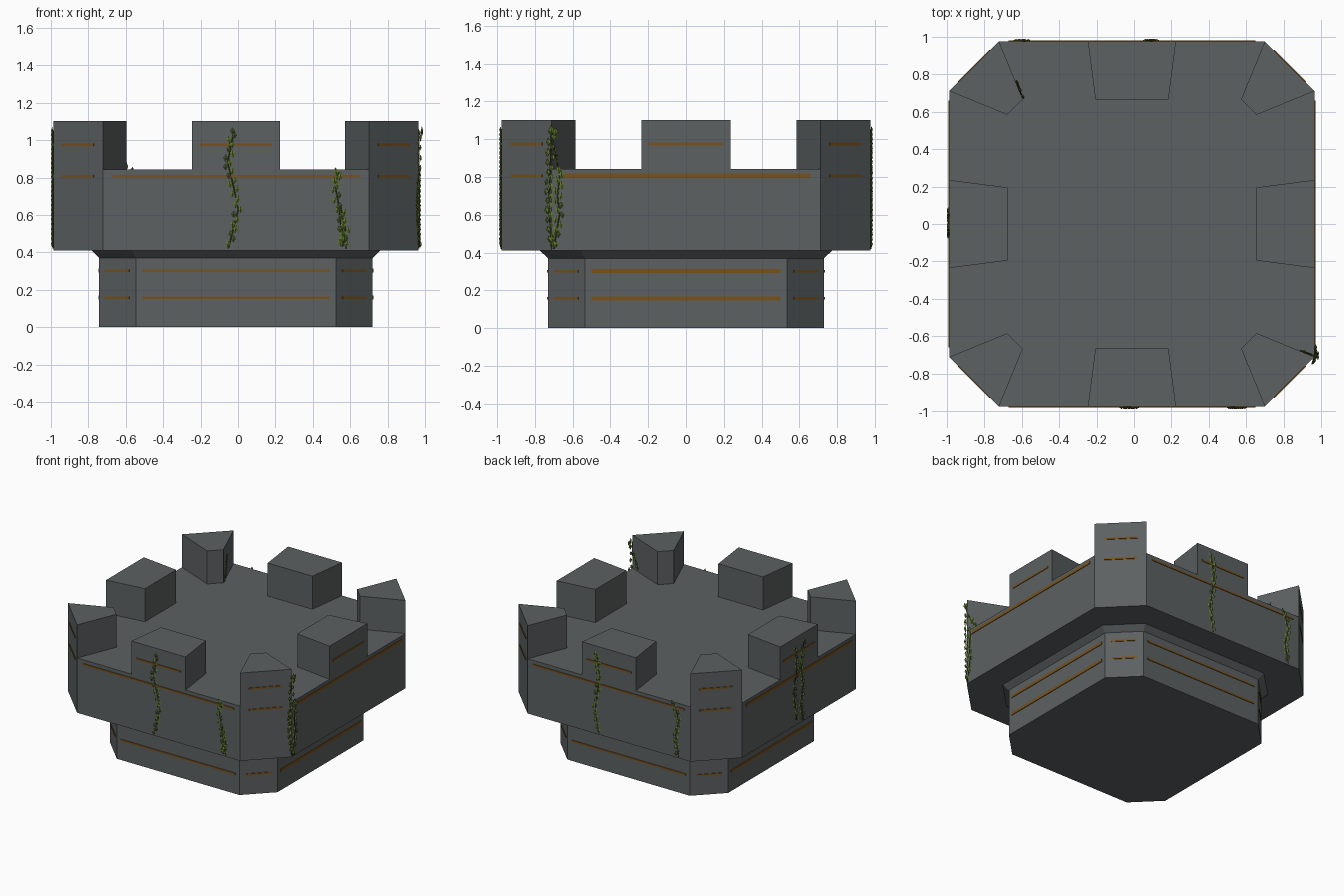
import bpy, bmesh, math, random
from mathutils import Vector, Matrix

if "Cube" in bpy.data.objects:
    bpy.data.objects.remove(bpy.data.objects["Cube"])

random.seed(4)
CX = -0.011                      # the masonry sits slightly off centre; ivy fills the rest
A, C = 0.976, 0.711              # octagon half width and half length of its straight sides
Z_BODY, Z_DECK, Z_TOP = 0.41, 0.842, 1.103


def material(name, rgb):
    m = bpy.data.materials.new(name)
    m.diffuse_color = (*rgb, 1)
    m.use_nodes = True
    m.node_tree.nodes["Principled BSDF"].inputs["Base Color"].default_value = m.diffuse_color
    return m


STONE = material("grey stone", (0.108, 0.119, 0.121))
TRIM = material("rusty trim", (0.19, 0.085, 0.012))
LEAF = material("leaf green", (0.115, 0.19, 0.026))
STEM = material("stem brown green", (0.055, 0.065, 0.015))


def finish(name, bm, mat):
    bmesh.ops.recalc_face_normals(bm, faces=bm.faces)
    me = bpy.data.meshes.new(name)
    bm.to_mesh(me)
    bm.free()
    ob = bpy.data.objects.new(name, me)
    me.materials.append(mat)
    bpy.context.collection.objects.link(ob)
    return ob


def octagon(a, c):
    return [(a, -c), (a, c), (c, a), (-c, a), (-a, c), (-a, -c), (-c, -a), (c, -a)]


def loft(name, rings, mat=STONE):
    """Closed solid through rings of (outline, z)."""
    bm = bmesh.new()
    loops = [[bm.verts.new((x + CX, y, z)) for x, y in pts] for pts, z in rings]
    n = len(loops[0])
    for lo, hi in zip(loops, loops[1:]):
        for i in range(n):
            j = (i + 1) % n
            bm.faces.new((lo[i], lo[j], hi[j], hi[i]))
    bm.faces.new(loops[0][::-1])
    bm.faces.new(loops[-1])
    return finish(name, bm, mat)


def turn(pts, k):
    r = Matrix.Rotation(k * math.pi / 2, 2)
    return [tuple(r @ Vector(p)) for p in pts]


def strip(name, k, dist, half, z, h):
    """Thin trim plate on the wall facing front, turned by k quarter turns."""
    bm = bmesh.new()
    bmesh.ops.create_cube(bm, size=1, matrix=Matrix.Translation((CX, 0, 0))
                          @ Matrix.Rotation(k * math.pi / 2, 4, 'Z')
                          @ Matrix.Translation((0, -dist - 0.001, z))
                          @ Matrix.Diagonal((2 * half, 0.008, h, 1)))
    finish(name, bm, TRIM)


# Main masonry: base, flared collar and overhanging top storey
loft("tower_base", [(octagon(0.731, 0.535), 0), (octagon(0.731, 0.535), 0.37)])
loft("flared_collar", [(octagon(0.731, 0.535), 0.37), (octagon(0.772, 0.555), Z_BODY)])
loft("upper_storey", [(octagon(A, C), Z_BODY), (octagon(A, C), Z_DECK)])

# Battlements: four middle blocks and four corner blocks
side_block = [(-0.2355, -A), (0.2355, -A), (0.195, -0.665), (-0.195, -0.665)]
corner_block = [(C, -A), (A, -C), (0.667, -0.584), (0.584, -0.667)]
for k in range(4):
    for label, pts in (("side_battlement", side_block), ("corner_battlement", corner_block)):
        p = turn(pts, k)
        loft(label, [(p, Z_DECK), (p, Z_TOP)])

# Trim strips on straight walls and on corner walls
for k in range(4):
    h = 0.022 if k % 2 else 0.014
    for z in (0.158, 0.302):
        strip("base_trim", k, 0.731, 0.5, z, h)
        strip("base_corner_trim", k + 0.5, (0.731 + 0.535) / 2 ** 0.5, 0.092, z, 0.014)
    strip("wall_trim", k, A, 0.66, 0.807, h)
    strip("battlement_trim", k, A, 0.195, 0.975, 0.014)
    for z in (0.807, 0.975):
        strip("corner_trim", k + 0.5, (A + C) / 2 ** 0.5, 0.12, z, 0.014)


def ivy(name, pts, normal):
    """Thin stem through world points with diamond leaves on both sides."""
    n = Vector(normal).normalized()
    side = Vector((0, 0, 1)).cross(n).normalized()
    pts = [Vector(p) + n * 0.003 for p in pts]
    cu = bpy.data.curves.new(name + "_stem", 'CURVE')
    cu.dimensions = '3D'
    cu.bevel_depth = 0.003
    cu.bevel_resolution = 0
    sp = cu.splines.new('POLY')
    sp.points.add(len(pts) - 1)
    for q, p in zip(sp.points, pts):
        q.co = (*p, 1)
    cu.materials.append(STEM)
    bpy.context.collection.objects.link(bpy.data.objects.new(name + "_stem", cu))
    bm = bmesh.new()
    sgn = 1
    for a, b in zip(pts, pts[1:]):
        steps = max(2, round((b - a).length / 0.026))
        for i in range(steps):
            sgn = -sgn
            o = a.lerp(b, i / steps) + side * sgn * random.uniform(0.006, 0.018) + n * 0.003
            s = random.uniform(0.8, 1.2)
            t = random.uniform(-0.25, 0.25)
            u = (side * math.cos(t) + Vector((0, 0, 1)) * math.sin(t)) * 0.013 * s
            w = (Vector((0, 0, 1)) * math.cos(t) - side * math.sin(t)) * 0.021 * s
            rim = [bm.verts.new(o + d) for d in (u, w, -u, -w)]
            for tip in (bm.verts.new(o + n * 0.007), bm.verts.new(o - n * 0.005)):
                for j in range(4):
                    bm.faces.new((rim[j], rim[(j + 1) % 4], tip))
    finish(name + "_leaves", bm, LEAF)


def wall_ivy(name, k, path):
    """Ivy on a straight wall; path is (sideways, height)."""
    r = Matrix.Rotation(k * math.pi / 2, 3, 'Z')
    off = Vector((CX, 0, 0))
    ivy(name, [r @ Vector((u, -A, z)) + off for u, z in path], r @ Vector((0, -1, 0)))


# Front, back, left and right wall ivy
wall_ivy("front_ivy", 0, [(-0.01, 1.05), (-0.045, 0.88), (-0.01, 0.74), (0.012, 0.63), (-0.04, 0.42)])
wall_ivy("front_side_ivy", 0, [(0.55, 0.83), (0.53, 0.76), (0.55, 0.65), (0.56, 0.55), (0.59, 0.42)])
wall_ivy("front_side_ivy_b", 0, [(0.56, 0.64), (0.585, 0.52), (0.57, 0.43)])
wall_ivy("back_ivy", 2, [(-0.11, 1.05), (-0.08, 0.88), (-0.1, 0.74), (-0.12, 0.6), (-0.09, 0.42)])
wall_ivy("back_side_ivy", 2, [(0.57, 0.84), (0.61, 0.7), (0.58, 0.57), (0.61, 0.42)])
wall_ivy("left_ivy", 3, [(0.06, 1.05), (0.02, 0.88), (0.05, 0.7), (0.02, 0.55), (0.05, 0.42)])
wall_ivy("left_ivy_b", 3, [(-0.05, 1.03), (-0.03, 0.85), (-0.07, 0.68), (-0.03, 0.45)])
wall_ivy("right_ivy", 1, [(-0.665, 0.84), (-0.68, 0.7), (-0.67, 0.6), (-0.7, 0.42)])
# Ivy along the right front corner edge and over two corner battlements
ex = A + CX
ivy("corner_edge_ivy", [(ex, -C, 1.04), (ex, -0.718, 0.85), (ex - 0.012, -0.725, 0.65), (ex, -C, 0.42)],
    (1, -0.4, 0))
ivy("corner_top_leaf", [(ex + 0.012, -0.706, 1.05), (ex + 0.012, -0.706, 1.03)], (1, 0, 0))
ivy("right_battlement_ivy", [(0.95, -0.705, 0.97), (0.89, -0.68, 0.86)], (0.128, 0.31, 0))
ivy("back_battlement_ivy", [(-0.605, 0.69, 0.86), (-0.625, 0.74, 0.93), (-0.635, 0.765, 1.02)],
    (0.31, 0.128, 0))
